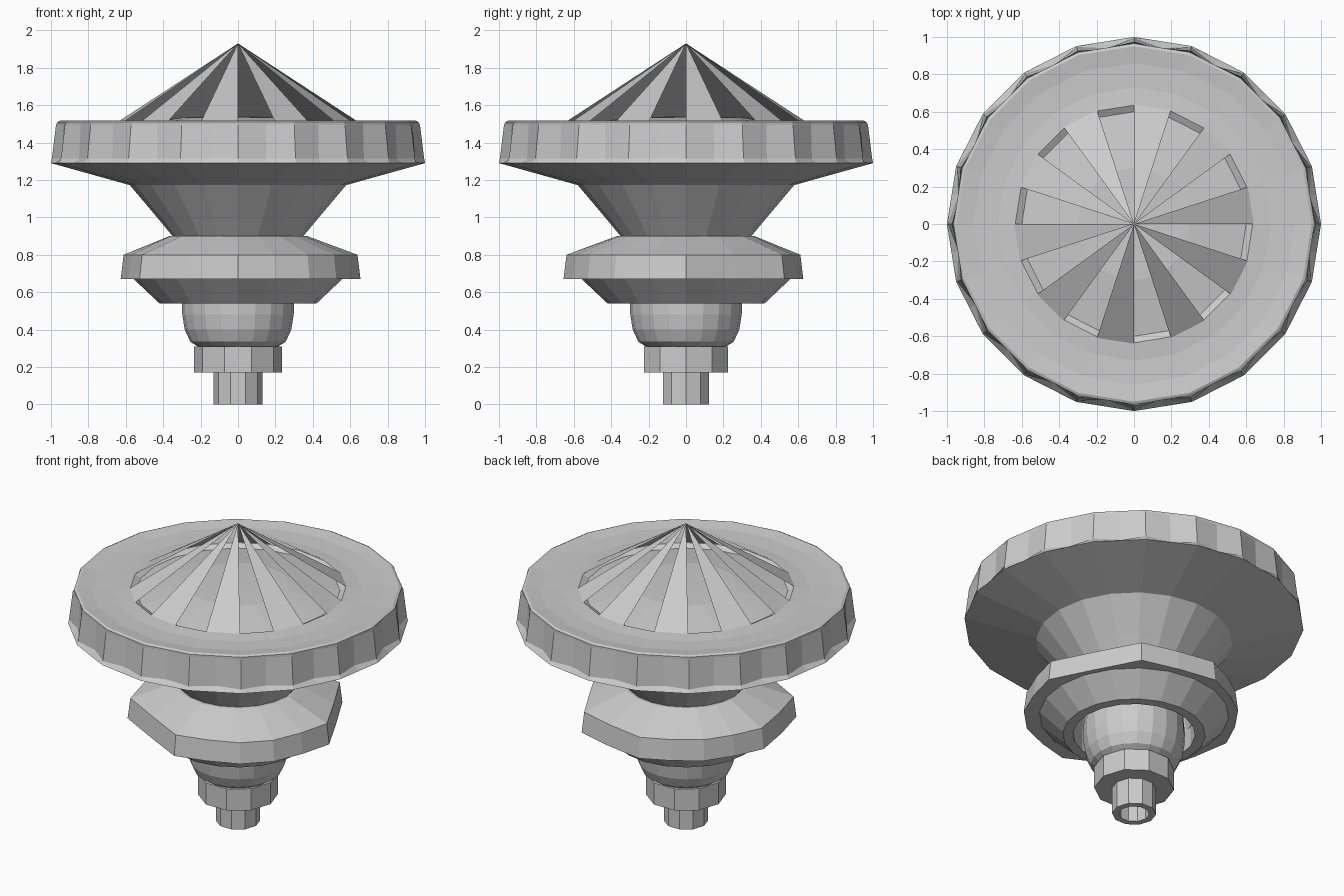
import bpy
import bmesh
from math import sin, cos, pi, radians

if "Cube" in bpy.data.objects:
    bpy.data.objects.remove(bpy.data.objects["Cube"])


def make_object(name, bm):
    bmesh.ops.remove_doubles(bm, verts=bm.verts, dist=1e-5)
    bmesh.ops.recalc_face_normals(bm, faces=bm.faces)
    mesh = bpy.data.meshes.new(name)
    bm.to_mesh(mesh)
    bm.free()
    ob = bpy.data.objects.new(name, mesh)
    bpy.context.collection.objects.link(ob)
    return ob


def loft(name, rings, closed=False):
    """Skin a stack of equally sized point rings."""
    bm = bmesh.new()
    loops = [[bm.verts.new(p) for p in ring] for ring in rings]
    pairs = list(zip(loops, loops[1:]))
    if closed:
        pairs.append((loops[-1], loops[0]))
    n = len(loops[0])
    for a, b in pairs:
        for i in range(n):
            j = (i + 1) % n
            bm.faces.new((a[i], a[j], b[j], b[i]))
    return make_object(name, bm)


def circle(r, z, n):
    return [(r * cos(2 * pi * i / n), r * sin(2 * pi * i / n), z) for i in range(n)]


def lathe(name, profile, n, closed=False):
    return loft(name, [circle(r, z, n) for r, z in profile], closed)


# Hollow tip and collar at the foot
lathe("tip_tube", [(.09, .0), (.13, .0), (.13, .17), (.09, .17)], 10, True)
lathe("collar", [(.09, .17), (.235, .17), (.235, .31), (.09, .31)], 10, True)

# Rounded bowl that rises into the lobed ring
lathe("bowl", [(.001, .30), (.20, .30), (.255, .335), (.285, .40), (.298, .48),
               (.30, .56), (.29, .68), (.001, .68)], 20)

# Open skirt under the lobed ring
lathe("skirt", [(.36, .54), (.42, .54), (.56, .672), (.36, .672)], 20, True)

# Lobed ring: uneven outline, mirrored about the front-right diagonal
half = [(-36, .65), (-18, .635), (0, .655), (27, .585), (54, .65), (76, .605),
        (99, .635), (117, .61)]
outline = half + [(135, .615)] + [(270 - a, r) for a, r in reversed(half)]


def lobe_ring(scale, z):
    return [(r * scale * cos(radians(a)), r * scale * sin(radians(a)), z)
            for a, r in outline]


def round_ring(r, z):
    return [(r * cos(radians(a)), r * sin(radians(a)), z) for a, _ in outline]


loft("lobed_ring", [round_ring(.36, .67), lobe_ring(1, .67), lobe_ring(.975, .80),
                    round_ring(.37, .90), round_ring(.33, .90)], True)

# Flared neck
lathe("neck", [(.30, .88), (.35, .90), (.42, .985), (.585, 1.18), (.30, 1.18)], 20)


# Broad disc with a scalloped rim and a shallow recess on top
def scallop(r_peak, r_mid, z):
    return [((r_peak, r_mid)[i % 2] * cos(pi * i / 20),
             (r_peak, r_mid)[i % 2] * sin(pi * i / 20), z) for i in range(40)]


def flat20(r, z):
    return scallop(r, r * cos(pi / 20), z)


loft("disc", [flat20(.001, 1.17), flat20(.57, 1.17), flat20(1.0, 1.29),
              scallop(.995, .952, 1.315), scallop(.973, .945, 1.495),
              flat20(.965, 1.51), flat20(.95, 1.517), flat20(.86, 1.505),
              flat20(.73, 1.502), flat20(.635, 1.51), flat20(.60, 1.49),
              flat20(.30, 1.535), flat20(.001, 1.54)])

# Ten separate blades meeting at the peak, with gaps between them
bm = bmesh.new()
for k in range(0, 20, 2):
    a, b = 2 * pi * k / 20, 2 * pi * (k + 1) / 20
    peak = bm.verts.new((0, 0, 1.93))
    p = [bm.verts.new((.64 * cos(t), .64 * sin(t), 1.512)) for t in (a, b)]
    bm.faces.new((peak, p[0], p[1]))
make_object("cone_blades", bm)
